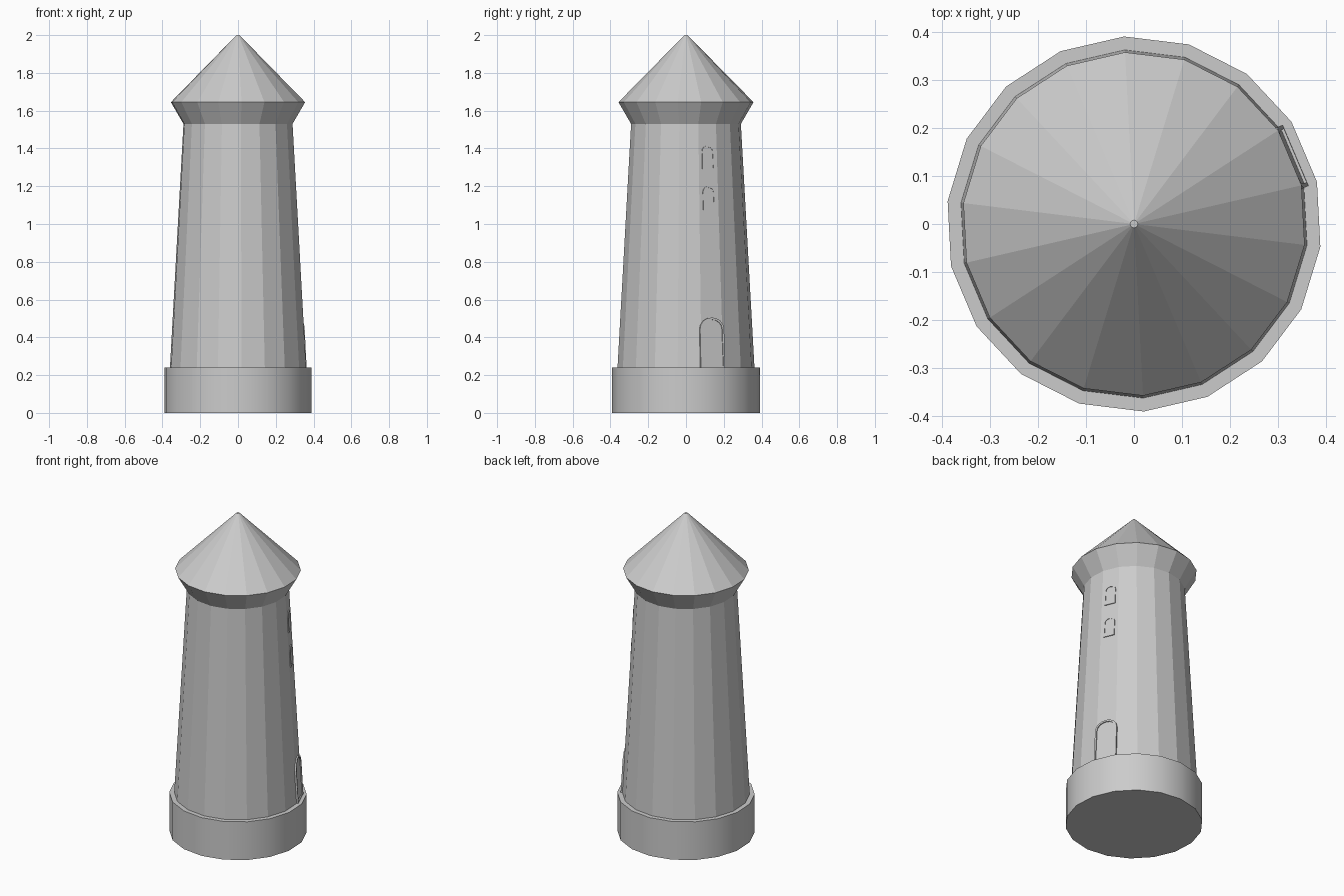
import bpy, bmesh
from math import cos, sin, pi, radians, atan2
from mathutils import Matrix, Vector

if "Cube" in bpy.data.objects:
    bpy.data.objects.remove(bpy.data.objects["Cube"])

SIDES, START = 18, radians(13)
R0, Z0, R1, Z1 = 0.363, 0.24, 0.291, 1.53   # tower taper


def finish(bm, name):
    bmesh.ops.recalc_face_normals(bm, faces=bm.faces)
    me = bpy.data.meshes.new(name)
    bm.to_mesh(me)
    bm.free()
    ob = bpy.data.objects.new(name, me)
    bpy.context.collection.objects.link(ob)
    return ob


def lathe(name, profile):
    bm = bmesh.new()
    rings = [[bm.verts.new((r * cos(START + 2 * pi * i / SIDES),
                            r * sin(START + 2 * pi * i / SIDES), z))
              for i in range(SIDES)] for r, z in profile]
    for a, b in zip(rings, rings[1:]):
        for i in range(SIDES):
            j = (i + 1) % SIDES
            bm.faces.new((a[i], a[j], b[j], b[i]))
    bm.faces.new(rings[0][::-1])
    bm.faces.new(rings[-1])
    return finish(bm, name)


def arch(name, width, height, z, rim, out, corner):
    # Arched panel with raised rim, lying on the tilted wall facet
    bm = bmesh.new()
    w = width / 2
    pts = [(-w, 0), (w, 0)]
    for i in range(9):
        t = pi * i / 8
        pts.append((w * cos(t), height - corner + corner * sin(t)))
    face = bm.faces.new([bm.verts.new((x, y, -0.012)) for x, y in pts])
    ext = bmesh.ops.extrude_face_region(bm, geom=[face])
    bmesh.ops.translate(bm, vec=(0, 0, 0.012 + out),
                        verts=[v for v in ext["geom"] if isinstance(v, bmesh.types.BMVert)])
    bm.normal_update()
    front = [f for f in ext["geom"] if isinstance(f, bmesh.types.BMFace)][0]
    bmesh.ops.inset_region(bm, faces=[front], thickness=rim)
    rec = bmesh.ops.extrude_face_region(bm, geom=[front])
    bmesh.ops.delete(bm, geom=[front], context='FACES_ONLY')
    bmesh.ops.translate(bm, vec=(0, 0, 0.002 - out),
                        verts=[v for v in rec["geom"] if isinstance(v, bmesh.types.BMVert)])
    ang = START + pi / SIDES
    ap = cos(pi / SIDES)
    r = (R0 + (R1 - R0) * (z - Z0) / (Z1 - Z0)) * ap
    tilt = atan2((R0 - R1) * ap, Z1 - Z0)
    radial = Vector((cos(ang), sin(ang), 0))
    side = Vector((-sin(ang), cos(ang), 0))
    up = Vector((0, 0, 1)) * cos(tilt) - radial * sin(tilt)
    m = Matrix((side, up, side.cross(up))).transposed().to_4x4()
    m.translation = radial * r + Vector((0, 0, z))
    bm.transform(m)
    return finish(bm, name)


# Round plinth, smooth sided
base = lathe("base", [(0.391, 0), (0.391, Z0)])
bpy.context.view_layer.objects.active = base
base.select_set(True)
bpy.ops.object.shade_smooth_by_angle(angle=radians(30))
base.select_set(False)

# Tapered tower and flared conical roof
lathe("tower", [(R0, Z0), (R1, Z1)])
lathe("roof", [(R1, Z1), (0.358, 1.645), (0.008, 2.0)])

# Door and two windows on one facet
arch("door", 0.138, 0.265, Z0, 0.011, 0.008, 0.06)
arch("lower_window", 0.068, 0.125, 1.075, 0.008, 0.005, 0.03)
arch("upper_window", 0.068, 0.125, 1.29, 0.008, 0.005, 0.03)
